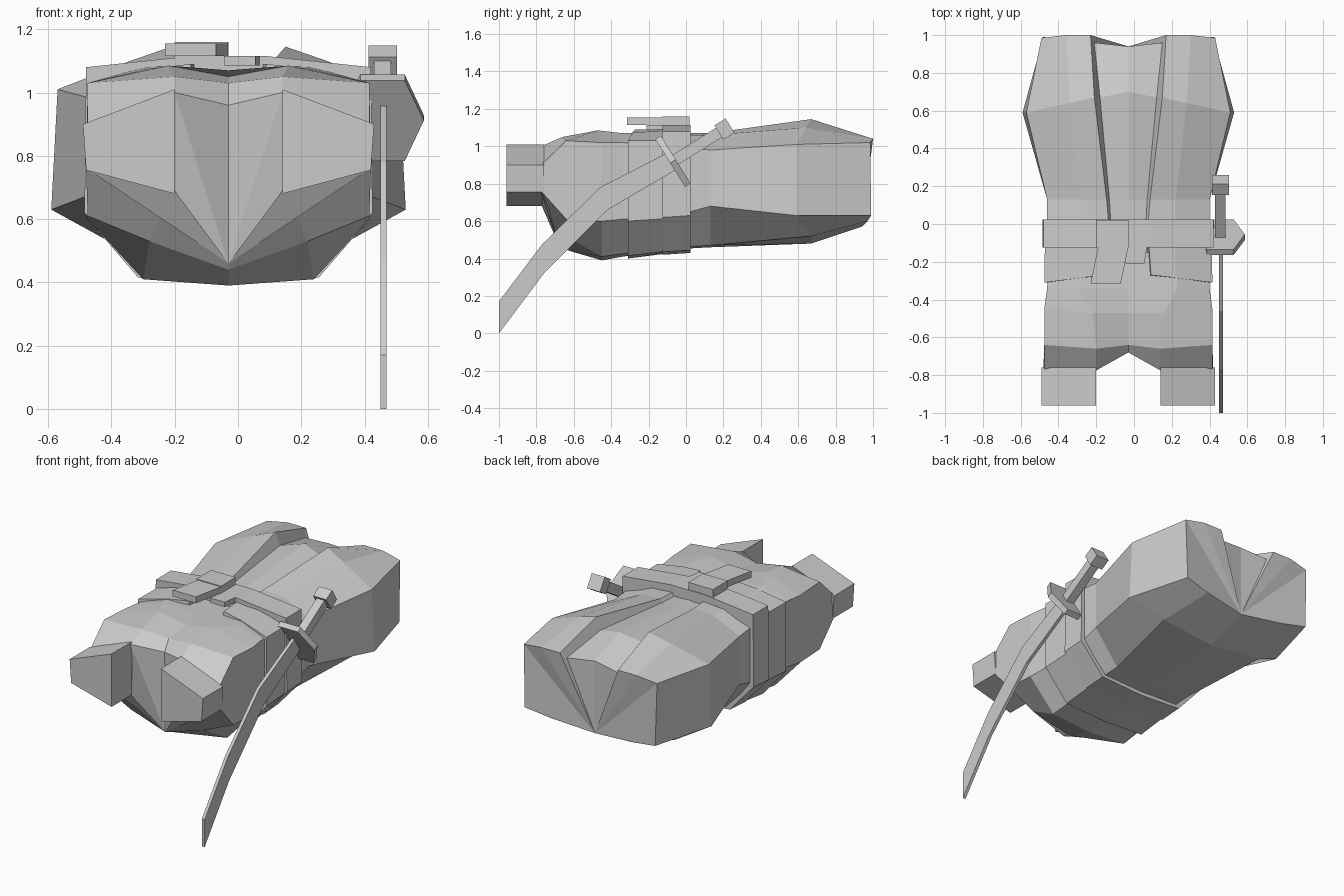
import bpy, bmesh
from mathutils import Vector, Matrix

CX = -0.03  # body centre line


def finish(name, bm, x=0.0):
    bmesh.ops.remove_doubles(bm, verts=bm.verts, dist=0.0005)
    bmesh.ops.recalc_face_normals(bm, faces=bm.faces)
    me = bpy.data.meshes.new(name)
    bm.to_mesh(me)
    bm.free()
    ob = bpy.data.objects.new(name, me)
    ob.location.x = x
    bpy.context.collection.objects.link(ob)
    return ob


def loft(name, rings):
    """Mirrored loft; each ring is (y, half section of (x, z[, y offset]) from top to bottom)."""
    bm = bmesh.new()
    for s in (1, -1):
        rows = [[bm.verts.new((s * p[0], y + (p[2] if len(p) > 2 else 0), p[1])) for p in pts]
                for y, pts in rings]
        for a, b in zip(rows, rows[1:]):
            for i in range(len(a) - 1):
                bm.faces.new((a[i], a[i + 1], b[i + 1], b[i]))
        for r in (rows[0], rows[-1]):
            for i in range(len(r) - 2):
                bm.faces.new((r[-1], r[i], r[i + 1]))
    return finish(name, bm, CX)


def prism(name, outline, depth, mat):
    """Extrude a 2D outline symmetrically by depth, then place it with mat."""
    bm = bmesh.new()
    lo, hi = [[bm.verts.new(mat @ Vector((u, v, w))) for u, v in outline]
              for w in (-depth / 2, depth / 2)]
    bm.faces.new(lo)
    bm.faces.new(hi)
    n = len(outline)
    for i in range(n):
        bm.faces.new((lo[i], lo[(i + 1) % n], hi[(i + 1) % n], hi[i]))
    return finish(name, bm)


def frame(u, v, w, origin):
    m = Matrix((u, v, w)).transposed().to_4x4()
    m.translation = origin
    return m


# Upper jacket with sunken shirt in the V opening
loft("jacket_torso", [
    (-0.05, [(0, 1.05), (0.09, 1.05), (0.10, 1.07), (0.25, 1.06), (0.43, 1.0), (0.43, 0.63), (0.27, 0.46), (0, 0.45)]),
    (0.13, [(0, 1.06), (0.10, 1.05), (0.115, 1.07), (0.25, 1.06), (0.43, 0.98), (0.43, 0.68), (0.27, 0.47), (0, 0.46)]),
    (0.64, [(0, 1.11, 0.06), (0.15, 1.07, 0.03), (0.18, 1.145, 0.03), (0.31, 1.10), (0.54, 1.01, -0.05),
            (0.56, 0.63, -0.05), (0.36, 0.52, 0.03), (0, 0.48, 0.03)]),
    (1.0, [(0, 1.02, -0.06), (0.18, 1.0, -0.04), (0.20, 1.04), (0.33, 1.04), (0.46, 1.02, -0.015),
           (0.45, 0.63, -0.01), (0.28, 0.60, -0.03), (0, 0.57, -0.06)]),
])

# Jacket skirt below the belt, open at the front
loft("jacket_skirt", [
    (0.0, [(0.09, 1.0), (0.10, 1.09), (0.25, 1.085), (0.44, 1.03), (0.44, 0.62), (0.28, 0.45), (0, 0.44)]),
    (-0.31, [(0.11, 1.0, 0.04), (0.12, 1.09, 0.04), (0.25, 1.075, 0.025), (0.445, 1.03),
             (0.445, 0.60), (0.285, 0.415), (0, 0.40)]),
])

# Belt band
BELT = [(0, 1.115), (0.12, 1.115), (0.45, 1.08), (0.455, 0.62), (0.29, 0.435), (0, 0.42)]
loft("belt", [(0.025, [(x, z + (0.01 if z < 1 else 0)) for x, z in BELT]), (-0.125, BELT)])

# Hips and thighs, pinched in at the crotch
loft("trousers", [
    (-0.15, [(0, 1.06), (0.25, 1.07), (0.42, 1.0), (0.42, 0.62), (0.26, 0.45), (0, 0.44)]),
    (-0.34, [(0, 1.07), (0.26, 1.07), (0.43, 1.02), (0.43, 0.61), (0.265, 0.425), (0, 0.41)]),
    (-0.45, [(0, 1.05, -0.02), (0.19, 1.085, -0.02), (0.445, 1.02), (0.445, 0.60), (0.27, 0.41), (0, 0.39)]),
    (-0.64, [(0, 1.03, 0.0), (0.17, 1.05, -0.02), (0.445, 1.03), (0.445, 0.61), (0.25, 0.53, -0.02), (0, 0.44, 0.02)]),
    (-0.775, [(0, 0.96, 0.095), (0.17, 1.0), (0.445, 0.9), (0.45, 0.76), (0.17, 0.69), (0, 0.46, 0.10)]),
])

# Leg ends
LEG = [(0.17, 1.01), (0.17, 0.68), (0.45, 0.755), (0.46, 0.90)]
for side, s in (("left", -1), ("right", 1)):
    prism(side + "_leg_end", [(s * x + CX, z) for x, z in LEG], 0.20,
          frame((1, 0, 0), (0, 0, 1), (0, 1, 0), (0, -0.86, 0)))

# Belt knot and its two hanging ends
flat = lambda z: Matrix.Translation((0, 0, z))
prism("belt_knot", [(-0.20, -0.125), (-0.03, -0.125), (-0.03, 0.02), (-0.20, 0.02)], 0.06, flat(1.13))
prism("belt_end_long", [(-0.23, -0.315), (-0.07, -0.315), (-0.03, -0.12), (-0.19, -0.12)], 0.04, flat(1.135))
prism("belt_end_short", [(-0.045, -0.21), (0.055, -0.21), (0.07, -0.11), (-0.04, -0.11)], 0.03, flat(1.10))

# Sword blade, profile in the side plane
blade = [(-1.0, 0.0), (-0.76, 0.32), (-0.42, 0.66), (-0.06, 0.87),
         (-0.10, 0.965), (-0.46, 0.78), (-0.77, 0.475), (-1.0, 0.17)]
prism("sword_blade", blade, 0.02, frame((0, 1, 0), (0, 0, 1), (1, 0, 0), (0.46, 0, 0)))

# Guard, grip and pommel share the hilt axis
axis = Vector((0, 0.85, 0.53)).normalized()
across = Vector((0, -axis.z, axis.y))
hilt = lambda d: frame((1, 0, 0), across, axis, Vector((0.457, -0.07, 0.92)) + axis * d)
rect = lambda w, h: [(-w, -h), (w, -h), (w, h), (-w, h)]
prism("sword_guard", [(-0.07, -0.15), (0.07, -0.15), (0.13, 0), (0.07, 0.15), (-0.07, 0.15), (-0.13, 0)],
      0.035, hilt(0))
prism("sword_grip", rect(0.027, 0.03), 0.30, hilt(0.15))
prism("sword_pommel", rect(0.045, 0.045), 0.07, hilt(0.325))
